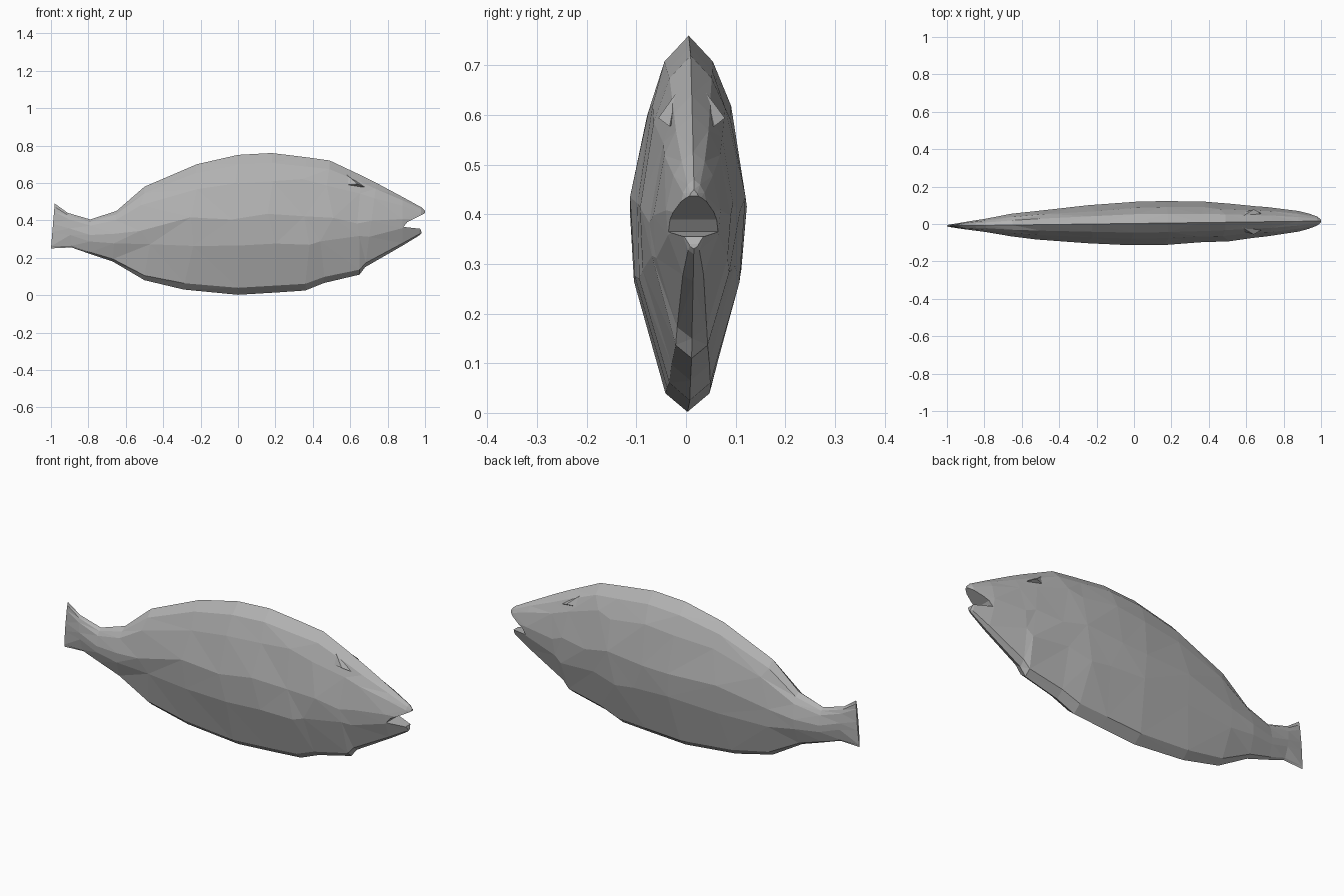
import bpy
import bmesh
import random

random.seed(4)
if "Cube" in bpy.data.objects:
    bpy.data.objects.remove(bpy.data.objects["Cube"], do_unlink=True)

GREY = (0.45, 0.45, 0.45, 1)
mat = bpy.data.materials.new("stone grey")
mat.use_nodes = True
mat.diffuse_color = GREY
bsdf = mat.node_tree.nodes["Principled BSDF"]
bsdf.inputs["Base Color"].default_value = GREY
bsdf.inputs["Roughness"].default_value = 0.8


def finish(bm, name):
    bmesh.ops.triangulate(bm, faces=bm.faces[:], quad_method='SHORT_EDGE')
    bmesh.ops.recalc_face_normals(bm, faces=bm.faces[:])
    mesh = bpy.data.meshes.new(name)
    bm.to_mesh(mesh)
    bm.free()
    mesh.materials.append(mat)
    ob = bpy.data.objects.new(name, mesh)
    bpy.context.collection.objects.link(ob)
    return ob


def centre(x):
    # the body bends very slightly sideways
    return 0.003 + 0.013 * x


# Body stations: x at bottom, x at top, bottom z, top z, half width
stations = [
    (-1.0, -0.98, 0.25, 0.49, 0.006),
    (-0.89, -0.91, 0.255, 0.44, 0.02),
    (-0.79, -0.79, 0.22, 0.405, 0.036),
    (-0.67, -0.65, 0.18, 0.45, 0.06),
    (-0.5, -0.5, 0.08, 0.58, 0.076),
    (-0.29, -0.22, 0.03, 0.70, 0.099),
    (0.0, 0.0, 0.002, 0.75, 0.117),
    (0.2, 0.18, 0.014, 0.76, 0.116),
    (0.36, 0.36, 0.025, 0.738, 0.109),
    (0.46, 0.49, 0.065, 0.72, 0.101),
    (0.65, 0.66, 0.11, 0.64, 0.085),
    (0.68, 0.74, 0.15, 0.60, 0.078),
    (0.88, 0.88, 0.265, 0.525, 0.055),
    (0.97, 0.98, 0.32, 0.47, 0.03),
    (0.985, 1.0, 0.335, 0.45, 0.016),
]
# Cross-section: height fraction, width fraction
section = [(0.05, 0.38), (0.36, 0.92), (0.55, 1.0), (0.82, 0.72), (0.93, 0.42)]
ring = ([(0, 0)] + [(h, w) for h, w in section] + [(1, 0)]
        + [(h, -w) for h, w in reversed(section)])

bm = bmesh.new()
rings = []
for i, (xb, xt, zb, zt, half) in enumerate(stations):
    row = []
    for h, w in ring:
        x = xb + (xt - xb) * h
        y = centre(x) + w * half
        z = zb + (zt - zb) * h
        # uneven facets on the flanks
        if 3 < i < 11 and 0.1 < h < 0.9:
            x += random.uniform(-0.035, 0.035)
            y += random.uniform(-0.004, 0.004)
            z += random.uniform(-0.02, 0.02)
        row.append(bm.verts.new((x, y, z)))
    rings.append(row)
n = len(ring)
for a, b in zip(rings, rings[1:]):
    for k in range(n):
        j = (k + 1) % n
        bm.faces.new((a[k], a[j], b[j], b[k]))
bm.faces.new(rings[0])
bm.faces.new(rings[-1])
body = finish(bm, "fish_body")

# Open mouth, cut as a wedge
profile = [(0.885, 0.365), (0.905, 0.39), (1.0, 0.438), (1.05, 0.44),
           (1.05, 0.2), (0.99, 0.2), (0.98, 0.34), (0.975, 0.355)]
bm = bmesh.new()
side = bm.faces.new([bm.verts.new((x, -0.2, z)) for x, z in profile])
out = bmesh.ops.extrude_face_region(bm, geom=[side])
moved = [g for g in out["geom"] if isinstance(g, bmesh.types.BMVert)]
bmesh.ops.translate(bm, verts=moved, vec=(0, 0.4, 0))
cutter = finish(bm, "mouth_cutter")
cutter.hide_render = True
mod = body.modifiers.new("mouth", 'BOOLEAN')
mod.operation = 'DIFFERENCE'
mod.solver = 'EXACT'
mod.object = cutter
bpy.context.view_layer.objects.active = body
bpy.ops.object.modifier_apply(modifier=mod.name)
bpy.data.objects.remove(cutter, do_unlink=True)

# Brow ledges over the eyes
for name, s in (("left_brow", 1), ("right_brow", -1)):
    bm = bmesh.new()
    points = [(0.56, 0.045, 0.588), (0.64, 0.067, 0.594), (0.68, 0.045, 0.577),
              (0.58, 0.03, 0.645), (0.62, 0.02, 0.585)]
    for x, y, z in points:
        bm.verts.new((x, centre(x) + s * y, z))
    bmesh.ops.convex_hull(bm, input=bm.verts[:])
    finish(bm, "fish_" + name)
